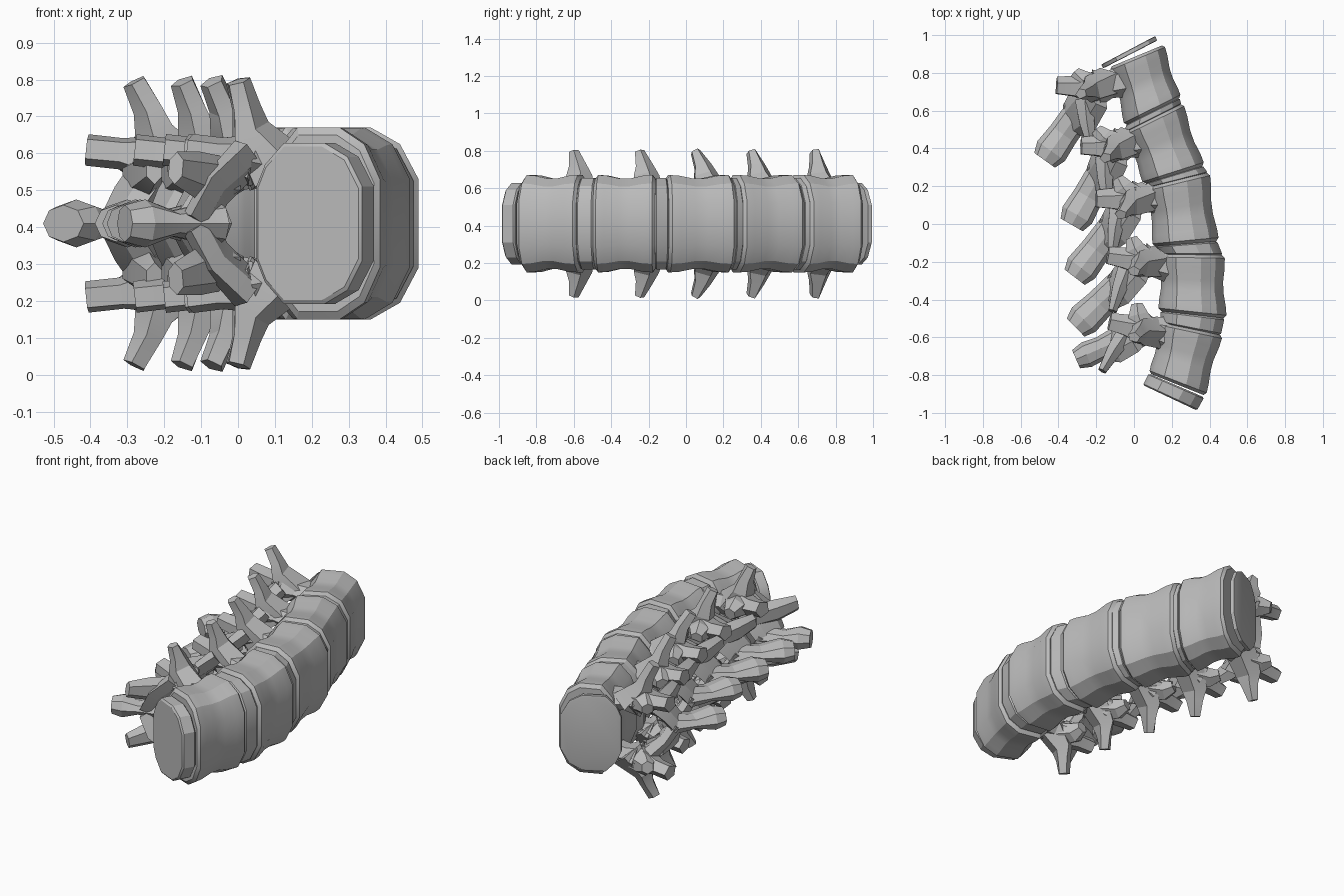
import bpy, bmesh, math
from mathutils import Vector

if "Cube" in bpy.data.objects:
    bpy.data.objects.remove(bpy.data.objects["Cube"], do_unlink=True)

MID = 0.41          # height of the symmetry plane
Z = Vector((0, 0, 1))

bone = bpy.data.materials.new("bone_grey")
bone.use_nodes = True
GREY = (0.5, 0.5, 0.5, 1)
bone.diffuse_color = GREY
bone.node_tree.nodes["Principled BSDF"].inputs["Base Color"].default_value = GREY


def bridge(bm, rings):
    """Skin a row of equal rings and cap both ends."""
    loops = [[bm.verts.new(p) for p in ring] for ring in rings]
    n = len(loops[0])
    for a, b in zip(loops, loops[1:]):
        for i in range(n):
            j = (i + 1) % n
            bm.faces.new((a[i], a[j], b[j], b[i]))
    bm.faces.new(loops[0])
    bm.faces.new(loops[-1])


def finish(name, bm, angle):
    bmesh.ops.recalc_face_normals(bm, faces=bm.faces)
    mesh = bpy.data.meshes.new(name)
    bm.to_mesh(mesh)
    bm.free()
    mesh.materials.append(bone)
    obj = bpy.data.objects.new(name, mesh)
    bpy.context.collection.objects.link(obj)
    bpy.ops.object.select_all(action='DESELECT')
    obj.select_set(True)
    bpy.context.view_layer.objects.active = obj
    bpy.ops.object.shade_smooth_by_angle(angle=math.radians(angle))


# Half outline of a body: (position from back to front, half height)
HALF = [(0, .12), (.08, .19), (.26, .26), (.64, .26), (.86, .215), (1, .12)]
OUTLINE = HALF + [(t, -h) for t, h in reversed(HALF)]


def section(back, front, size):
    """Body outline spanned between a back and a front point."""
    middle = (back + front) / 2
    return [Vector((*(middle + (front - back) * (t - .5) * size), MID + h * size))
            for t, h in OUTLINE]


def barrel(name, top, bottom, stations):
    """Stack of outlines from the top plate to the bottom plate."""
    bm = bmesh.new()
    bridge(bm, [section(top[0].lerp(bottom[0], s), top[1].lerp(bottom[1], s), k)
                for s, k in stations])
    finish(name, bm, 28)


def limbs(name, path, ref, sides=6, mirrored=True):
    """Tapered limb through (xy, z offset, radius along ref, radius across)."""
    bm = bmesh.new()
    for sign in ((1, -1) if mirrored else (1,)):
        pts = [Vector((p[0].x, p[0].y, MID + sign * p[1])) for p in path]
        rings = []
        for i, (p, station) in enumerate(zip(pts, path)):
            d = (pts[min(i + 1, len(pts) - 1)] - pts[max(i - 1, 0)]).normalized()
            a = (ref - d * ref.dot(d)).normalized()
            b = d.cross(a)
            rings.append([p + a * station[2] * math.cos(k * math.tau / sides)
                          + b * station[3] * math.sin(k * math.tau / sides)
                          for k in range(sides)])
        bridge(bm, rings)
    finish(name, bm, 18)


def V(x, y):
    return Vector((x, y))


# Per vertebra: top plate, bottom plate (back, front), pedicle, pillar,
# transverse tip, rear facet tip, spinous tip, tilt in degrees
SPINE = [
    (V(-.13, .83), V(.16, .95), V(-.05, .52), V(.25, .67),
     V(-.06, .75), V(-.20, .72), V(-.28, .69), V(-.41, .73), V(-.45, .37), 24),
    (V(-.06, .48), V(.26, .64), V(.05, .21), V(.375, .31),
     V(.03, .43), V(-.09, .41), V(-.15, .35), V(-.28, .41), V(-.31, .03), 20),
    (V(.06, .19), V(.40, .275), V(.10, -.12), V(.45, -.09),
     V(.11, .14), V(0, .13), V(-.07, .05), V(-.2, .13), V(-.29, -.25), 7),
    (V(.13, -.16), V(.48, -.165), V(.13, -.46), V(.49, -.5),
     V(.16, -.22), V(.05, -.2), V(0, -.25), V(-.14, -.17), V(-.28, -.52), -3),
    (V(.13, -.52), V(.47, -.59), V(.08, -.79), V(.38, -.91),
     V(.13, -.57), V(.05, -.56), V(0, -.6), V(-.13, -.52), V(-.27, -.7), -16),
]
BODY = [(0, .92), (.05, 1), (.2, .99), (.42, .93), (.6, .93), (.82, .99), (.95, 1), (1, .92)]
DISC = [(0, .9), (.1, .94), (.9, .94), (1, .9)]

for n, (tb, tf, bb, bf, ped, pil, trans, facet, spin, tilt) in enumerate(SPINE, 1):
    c, s = math.cos(math.radians(tilt)), math.sin(math.radians(tilt))
    axis = Vector((-s, c, 0))

    def local(u, v):
        return V(c * u - s * v, s * u + c * v)

    barrel(f"vertebra_{n}_body", (tb, tf), (bb, bf), BODY)

    # Bridge from body to arch
    limbs(f"vertebra_{n}_pedicles",
          [(ped + local(.05, 0), .14, .1, .07), (ped.lerp(pil, .5), .16, .07, .055),
           (pil, .17, .1, .08)], axis)

    # Upward spikes at both sides
    limbs(f"vertebra_{n}_transverse_processes",
          [(pil + local(.06, 0), .14, .09, .1), (pil.lerp(trans, .35), .25, .075, .055),
           (pil.lerp(trans, .55), .31, .05, .04), (trans, .385, .028, .035)], axis, 5)

    # Joint knobs facing back and up the spine
    limbs(f"vertebra_{n}_rear_facets",
          [(pil, .17, .09, .08), (pil.lerp(facet, .55), .19, .06, .045),
           (facet, .2, .05, .045)], axis, 5)
    limbs(f"vertebra_{n}_upper_facets",
          [(pil, .17, .07, .09), (pil + local(-.05, .07), .18, .06, .06),
           (pil + local(-.07, .12), .17, .035, .035)], Z)

    # Sloping plates meeting at the midline
    root = pil.lerp(spin, .5)
    limbs(f"vertebra_{n}_laminae",
          [(pil + local(-.02, -.03), .18, .1, .05),
           (pil.lerp(root, .6) + local(-.01, -.02), .09, .12, .04),
           (root, 0, .1, .04)], axis)

    # Lower joint tongues reaching to the next vertebra
    limbs(f"vertebra_{n}_lower_facets",
          [(pil + local(-.08, -.03), .12, .06, .06),
           (pil + local(-.12, -.15), .13, .065, .045),
           (pil + local(-.15, -.27), .15, .045, .025)], Z)

    # Spinous blade, thickened at its tip
    d = (spin - pil).normalized()
    wide = .07 if n == 5 else .09
    limbs(f"vertebra_{n}_spinous_process",
          [(root - d * .06, 0, .06, .08), (root.lerp(spin, .4), 0, .035, wide * .9),
           (spin - d * .02, 0, .065, wide), (spin + d * .04, 0, .05, wide * .75)],
          Z, 8, mirrored=False)

# Discs between neighbouring bodies
for n, (upper, lower) in enumerate(zip(SPINE, SPINE[1:]), 1):
    barrel(f"disc_{n}", upper[2:4], lower[0:2], DISC)

# Loose end discs
END = [(0, .8), (.1, .84), (.9, .84), (1, .8)]
barrel("top_end_disc", (V(-.2, .83), V(.14, 1.01)), (V(-.19, .81), V(.15, .985)), END)
barrel("bottom_end_disc", (V(.05, -.78), V(.4, -.93)), (V(.02, -.84), V(.36, -1.0)), END)
